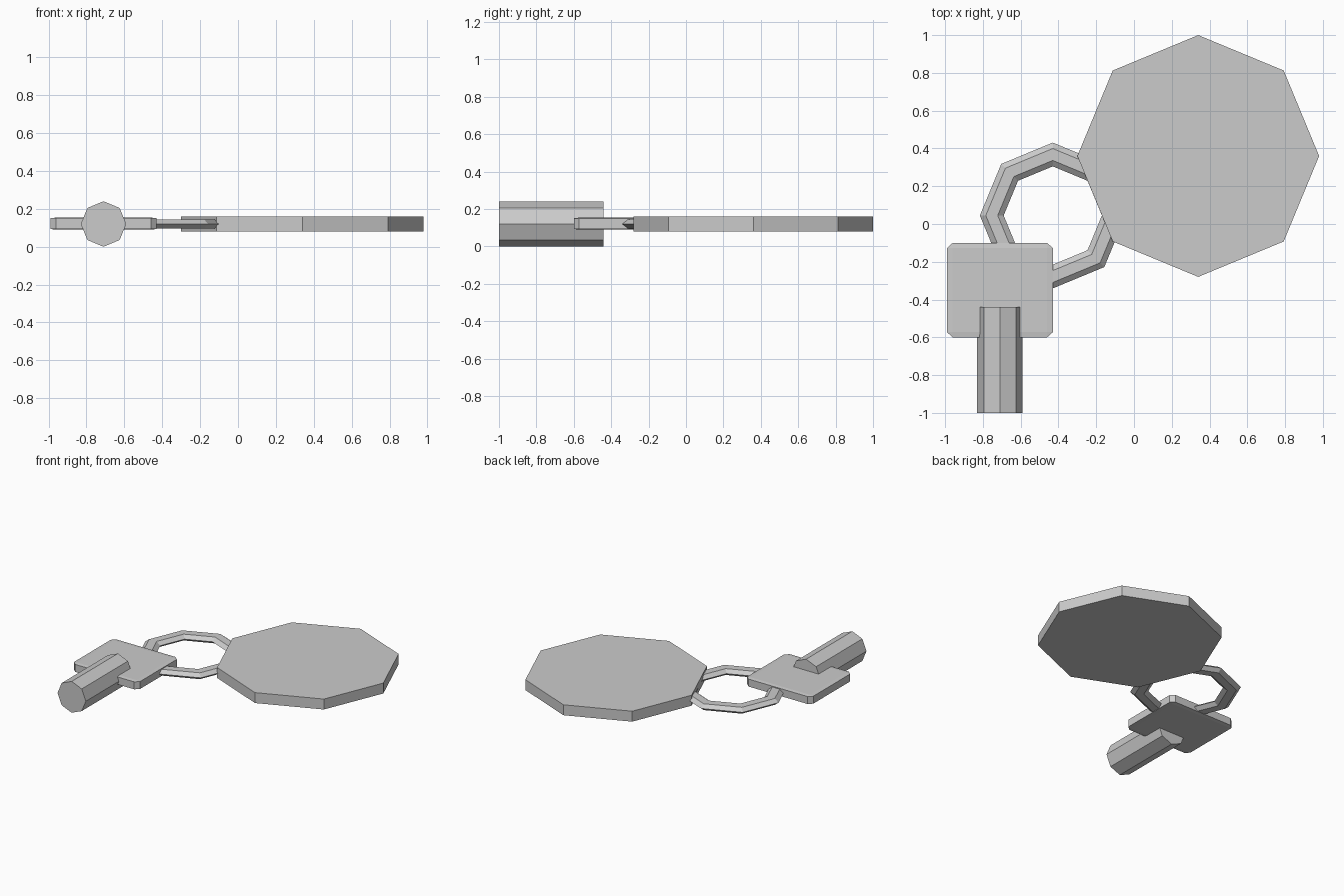
import bpy, bmesh, math
from mathutils import Matrix, Vector

cube = bpy.data.objects.get("Cube")
if cube:
    bpy.data.objects.remove(cube, do_unlink=True)

grey = bpy.data.materials.new("light_grey")
grey.use_nodes = True
grey.diffuse_color = (0.6, 0.6, 0.6, 1)
grey.node_tree.nodes["Principled BSDF"].inputs["Base Color"].default_value = (0.6, 0.6, 0.6, 1)

MID = 0.12  # height of the common centre plane


def finish(bm, name, location):
    bmesh.ops.recalc_face_normals(bm, faces=bm.faces)
    mesh = bpy.data.meshes.new(name)
    bm.to_mesh(mesh)
    bm.free()
    mesh.materials.append(grey)
    obj = bpy.data.objects.new(name, mesh)
    obj.location = location
    bpy.context.collection.objects.link(obj)
    return obj


def octagon_prism(name, radius, depth, location, turn=Matrix.Identity(4)):
    bm = bmesh.new()
    bmesh.ops.create_cone(bm, cap_ends=True, segments=8, radius1=radius,
                          radius2=radius, depth=depth, matrix=turn)
    return finish(bm, name, location)


# Large flat disc
octagon_prism("disc", 0.64, 0.08, (0.34, 0.36, MID))

# Shaft lying along y
octagon_prism("shaft", 0.12, 0.56, (-0.71, -0.72, MID), Matrix.Rotation(math.pi / 2, 4, "X"))

# Plate with chamfered edges, bevelled before it is stretched
bm = bmesh.new()
bmesh.ops.create_cube(bm, size=1)
bmesh.ops.bevel(bm, geom=bm.edges[:], offset=0.054, segments=1, affect="EDGES")
bmesh.ops.scale(bm, vec=Vector((0.56, 0.5, 0.064)), verts=bm.verts)
finish(bm, "plate", (-0.71, -0.35, MID + 0.002))

# Flattened ring: a six-sided section swept round an octagon
bm = bmesh.new()
loops = []
for i in range(8):
    a = i * math.tau / 8
    loop = []
    for j in range(6):
        b = j * math.tau / 6
        r = 0.323 + 0.063 * math.cos(b)
        loop.append(bm.verts.new((r * math.cos(a), r * math.sin(a), 0.028 * math.sin(b))))
    loops.append(loop)
for i in range(8):
    here, after = loops[i], loops[(i + 1) % 8]
    for j in range(6):
        k = (j + 1) % 6
        bm.faces.new((here[j], after[j], after[k], here[k]))
finish(bm, "ring", (-0.43, 0.045, MID))
